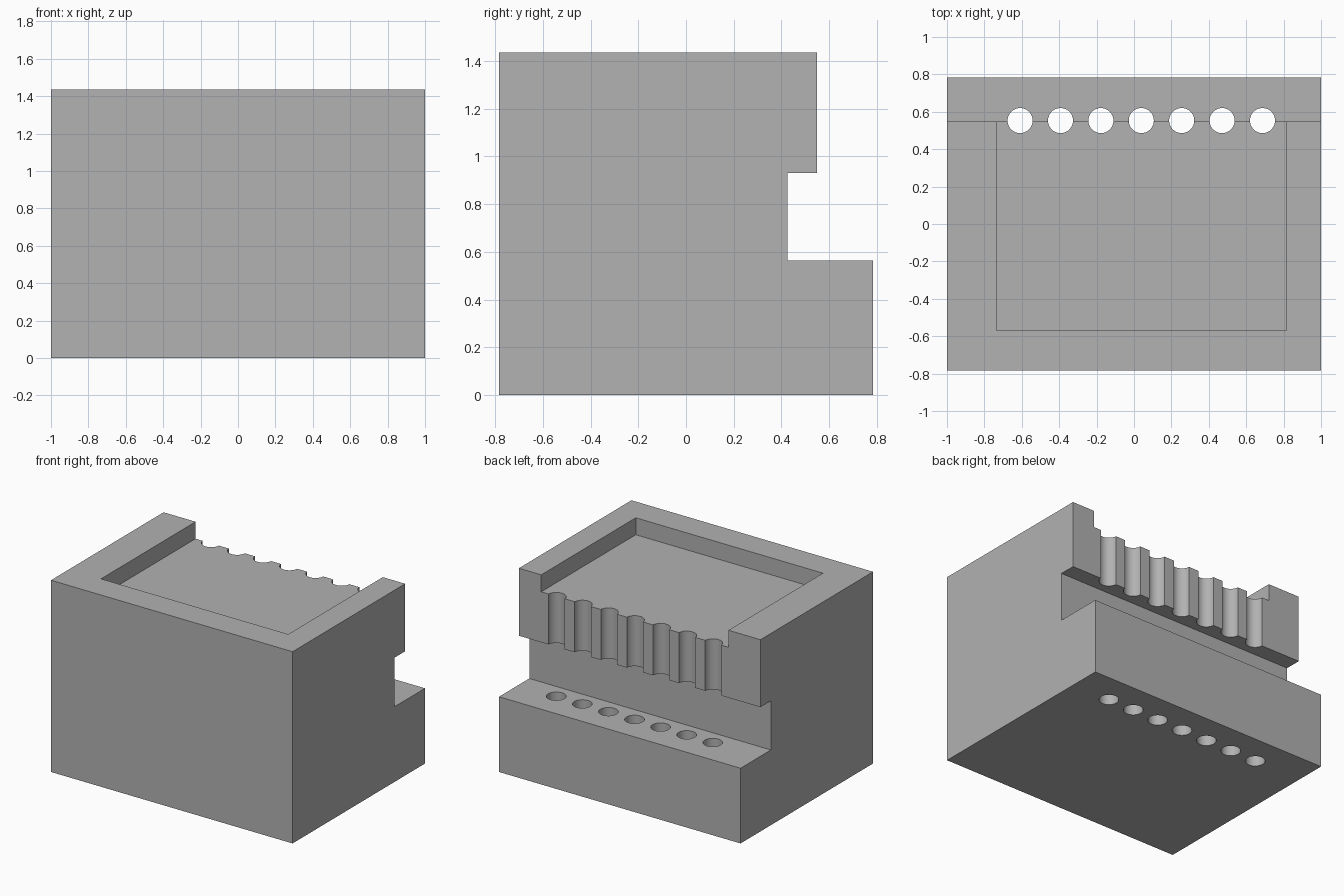
import bpy
import bmesh
from mathutils import Matrix, Vector

cube = bpy.data.objects.get("Cube")
if cube:
    bpy.data.objects.remove(cube, do_unlink=True)

# Single matte grey
grey = bpy.data.materials.new("grey")
grey.use_nodes = True
colour = (0.445, 0.445, 0.445, 1)
grey.diffuse_color = colour
grey.node_tree.nodes["Principled BSDF"].inputs["Base Color"].default_value = colour


def make_object(name, bm):
    bmesh.ops.recalc_face_normals(bm, faces=bm.faces)
    mesh = bpy.data.meshes.new(name)
    bm.to_mesh(mesh)
    bm.free()
    mesh.materials.append(grey)
    obj = bpy.data.objects.new(name, mesh)
    bpy.context.collection.objects.link(obj)
    return obj


def cut(target, cutter):
    mod = target.modifiers.new(cutter.name, "BOOLEAN")
    mod.operation = "DIFFERENCE"
    mod.solver = "EXACT"
    mod.object = cutter
    bpy.context.view_layer.objects.active = target
    bpy.ops.object.modifier_apply(modifier=mod.name)
    bpy.data.objects.remove(cutter, do_unlink=True)


# Block: side profile with a slot in the back, extruded across the width
profile = [(-0.783, 0), (0.783, 0), (0.783, 0.563), (0.425, 0.563),
           (0.425, 0.93), (0.548, 0.93), (0.548, 1.435), (-0.783, 1.435)]
bm = bmesh.new()
side = bm.faces.new([bm.verts.new((-1, y, z)) for y, z in profile])
extruded = bmesh.ops.extrude_face_region(bm, geom=[side])["geom"]
bmesh.ops.translate(bm, vec=(2, 0, 0),
                    verts=[v for v in extruded if isinstance(v, bmesh.types.BMVert)])
block = make_object("holder_block", bm)

# Shallow top tray, open at the back
low, high = Vector((-0.735, -0.57, 1.308)), Vector((0.815, 0.9, 1.6))
bm = bmesh.new()
bmesh.ops.create_cube(bm, size=1, matrix=Matrix.Translation((low + high) / 2)
                      @ Matrix.Diagonal((high - low).to_4d()))
cut(block, make_object("tray_cutter", bm))

# Row of vertical holes through the base, grooving the upper back
bm = bmesh.new()
for i in range(7):
    bmesh.ops.create_cone(bm, cap_ends=True, segments=48, radius1=0.067, radius2=0.067,
                          depth=4, matrix=Matrix.Translation((-0.609 + 0.216 * i, 0.553, 0.7)))
cut(block, make_object("hole_cutter", bm))

# Smooth hole walls, sharp edges
bpy.ops.object.select_all(action="DESELECT")
block.select_set(True)
bpy.context.view_layer.objects.active = block
bpy.ops.object.shade_smooth_by_angle(angle=0.52)
